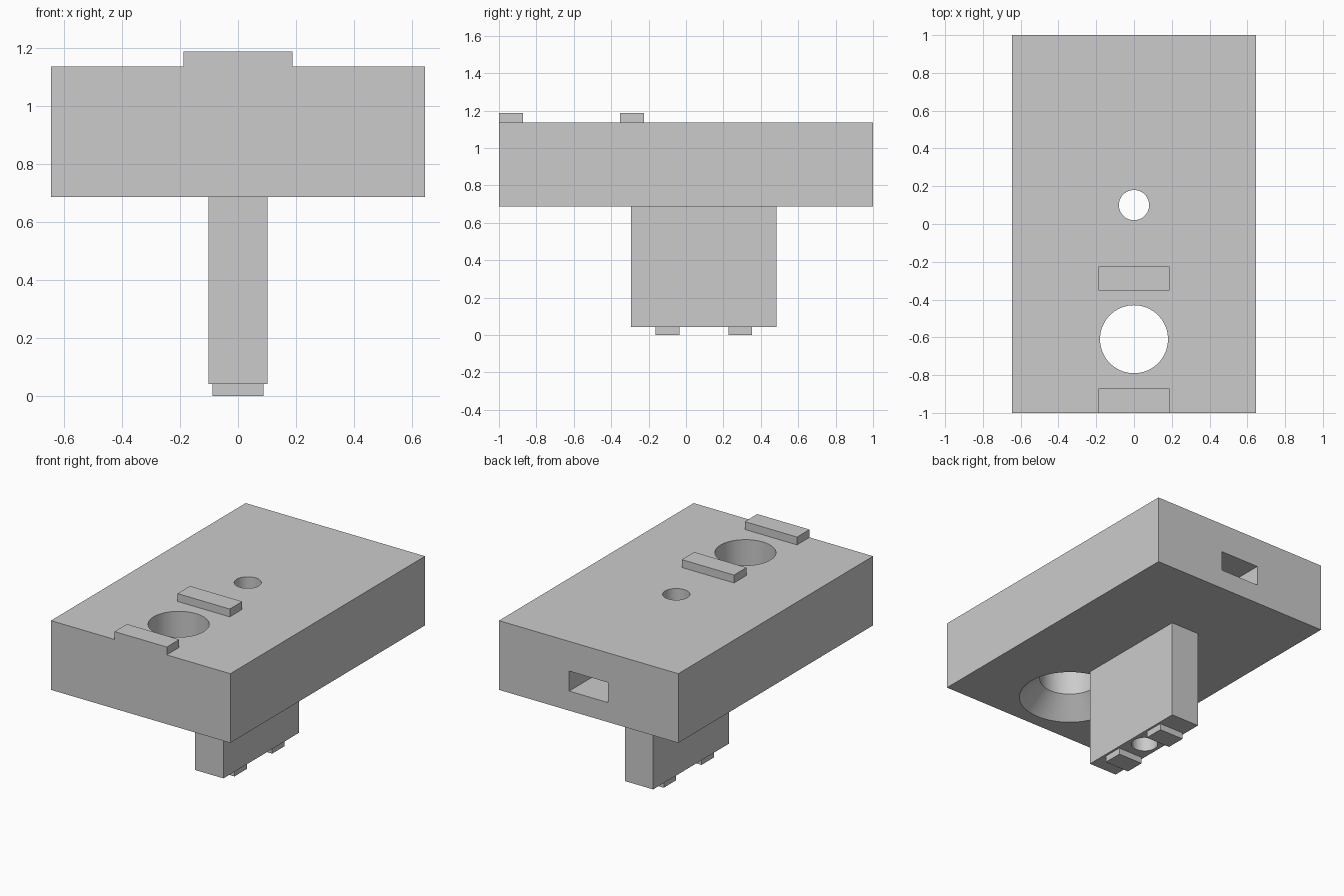
import bpy
import bmesh
import math
from mathutils import Matrix, Vector

default = bpy.data.objects.get("Cube")
if default:
    bpy.data.objects.remove(default, do_unlink=True)

# One flat grey for the whole model
grey = bpy.data.materials.new("light grey plastic")
grey.use_nodes = True
colour = (0.6, 0.6, 0.6, 1.0)
grey.diffuse_color = colour
grey.node_tree.nodes["Principled BSDF"].inputs["Base Color"].default_value = colour


def finish(name, bm):
    bmesh.ops.recalc_face_normals(bm, faces=bm.faces)
    mesh = bpy.data.meshes.new(name)
    bm.to_mesh(mesh)
    bm.free()
    mesh.materials.append(grey)
    obj = bpy.data.objects.new(name, mesh)
    bpy.context.collection.objects.link(obj)
    return obj


def box(name, low, high):
    low, high = Vector(low), Vector(high)
    bm = bmesh.new()
    place = Matrix.Translation((low + high) / 2) @ Matrix.Diagonal((*(high - low), 1))
    bmesh.ops.create_cube(bm, size=1, matrix=place)
    return finish(name, bm)


def turned(name, y, profile, steps=64):
    """Closed solid turned about a vertical axis from (radius, z) points."""
    bm = bmesh.new()
    rings = []
    for r, z in profile:
        angles = [math.tau * i / steps for i in range(steps)]
        rings.append([bm.verts.new((r * math.cos(a), y + r * math.sin(a), z)) for a in angles])
    for a, b in zip(rings, rings[1:]):
        for i in range(steps):
            j = (i + 1) % steps
            bm.faces.new((a[i], a[j], b[j], b[i]))
    bm.faces.new(rings[0])
    bm.faces.new(rings[-1])
    return finish(name, bm)


def cut(obj, cutters):
    for cutter in cutters:
        mod = obj.modifiers.new("cut", 'BOOLEAN')
        mod.operation = 'DIFFERENCE'
        mod.solver = 'EXACT'
        mod.object = cutter
    bpy.context.view_layer.update()
    result = bpy.data.meshes.new_from_object(
        obj.evaluated_get(bpy.context.evaluated_depsgraph_get()))
    obj.modifiers.clear()
    obj.data = result


HALF_W, BASE, TOP = 0.645, 0.687, 1.137
STEM_BASE, RIB_TOP = 0.042, 1.188

# Main block and the stem below it
block = box("main_block", (-HALF_W, -1, BASE), (HALF_W, 1, TOP))
stem = box("stem", (-0.102, -0.295, STEM_BASE), (0.102, 0.483, BASE))

# Cutters: flared hole, long bolt hole, nut slot from the back
flared = turned("flared_hole_cutter", -0.61,
                [(0.325, BASE - 0.02), (0.18, BASE + 0.125), (0.18, TOP + 0.1)])
bolt = turned("bolt_hole_cutter", 0.1, [(0.08, -0.1), (0.08, TOP + 0.1)])
slot = box("nut_slot_cutter", (-0.14, -0.04, 0.814), (0.14, 1.1, 0.944))

cut(block, [flared, bolt, slot])
cut(stem, [bolt])
for helper in (flared, bolt, slot):
    bpy.data.objects.remove(helper, do_unlink=True)

# Locating ribs on top and small feet under the stem
parts = [block, stem]
for name, y in (("front_rib", -1), ("middle_rib", -0.353)):
    parts.append(box(name, (-0.188, y, TOP), (0.188, y + 0.128, RIB_TOP)))
for name, y in (("front_foot", -0.162), ("rear_foot", 0.226)):
    parts.append(box(name, (-0.088, y, 0), (0.088, y + 0.128, STEM_BASE)))

# Smooth hole walls, sharp edges
bpy.ops.object.select_all(action='DESELECT')
for part in parts:
    part.select_set(True)
bpy.context.view_layer.objects.active = block
bpy.ops.object.shade_smooth_by_angle(angle=math.radians(30))
